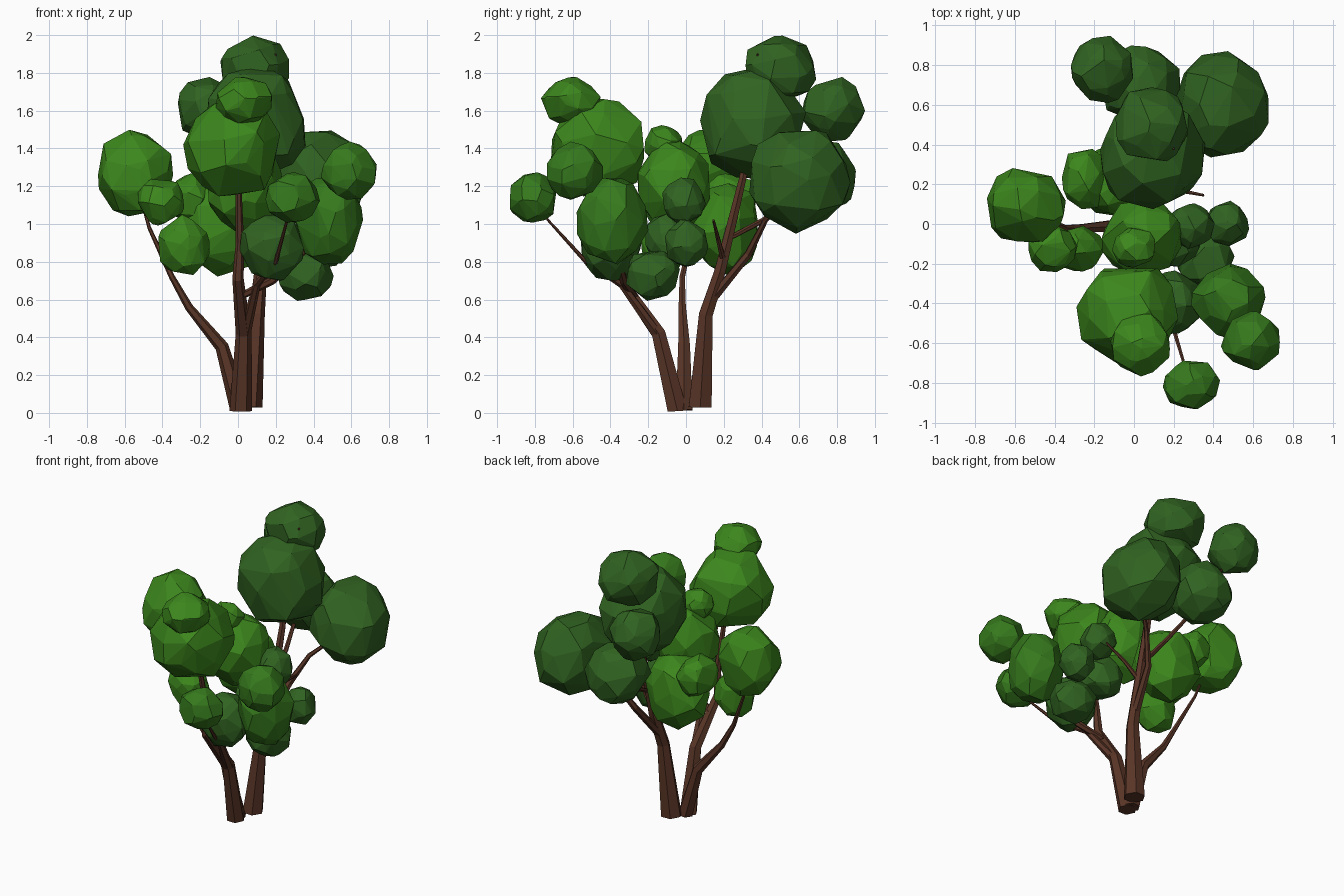
import bpy, bmesh, math, random
from mathutils import Vector

random.seed(4)


def material(name, rgb):
    m = bpy.data.materials.new(name)
    m.diffuse_color = (*rgb, 1)
    return m


BARK = material("bark", (0.10, 0.036, 0.02))
LIGHT = material("light_leaves", (0.045, 0.24, 0.012))
MID = material("mid_leaves", (0.036, 0.19, 0.012))
DARK = material("dark_leaves", (0.03, 0.125, 0.015))


def finish(bm, name, mat):
    bmesh.ops.recalc_face_normals(bm, faces=bm.faces)
    me = bpy.data.meshes.new(name)
    bm.to_mesh(me)
    bm.free()
    me.materials.append(mat)
    ob = bpy.data.objects.new(name, me)
    bpy.context.collection.objects.link(ob)


def branch(name, path, sides=6):
    """Tapered, faceted tube through (x, y, z, radius) points."""
    bm = bmesh.new()
    pts = [Vector(p[:3]) for p in path]
    rings = []
    for i, p in enumerate(pts):
        d = (pts[min(i + 1, len(pts) - 1)] - pts[max(i - 1, 0)]).normalized()
        if i == 0:
            d = (d + Vector((0, 0, 3))).normalized()
        u = Vector((0, 1, 0)).cross(d).normalized()
        v = d.cross(u)
        rings.append([bm.verts.new(p + path[i][3] * (u * math.cos(a) + v * math.sin(a)))
                      for a in (math.tau * k / sides for k in range(sides))])
    for a, b in zip(rings, rings[1:]):
        for k in range(sides):
            j = (k + 1) % sides
            bm.faces.new((a[k], a[j], b[j], b[k]))
    bm.faces.new(rings[0])
    bm.faces.new(rings[-1])
    finish(bm, name, BARK)


def leaves(name, c, r, mat):
    """Irregular low-poly clump: hull of a jittered, turned icosphere."""
    bm = bmesh.new()
    bmesh.ops.create_icosphere(bm, subdivisions=2, radius=1)
    turn = Vector((0, 0, 1)).rotation_difference(
        Vector([random.uniform(-1, 1) for _ in range(3)]))
    for v in bm.verts:
        p = v.co + Vector([random.uniform(-.24, .24) for _ in range(3)])
        p = turn @ (p.normalized() * random.uniform(0.95, 1.09))
        v.co = Vector(c) + Vector(p[k] * r[k] for k in range(3))
    hull = bmesh.ops.convex_hull(bm, input=bm.verts)
    bmesh.ops.delete(bm, geom=[g for g in hull["geom_interior"]
                               if isinstance(g, bmesh.types.BMVert)], context='VERTS')
    finish(bm, name, mat)


# Three main stems
branch("front_stem", [(0.015, -0.045, 0.01, .06), (0.03, -0.145, 0.42, .042),
                      (0.0, -0.35, 0.71, .03), (0.01, -0.36, 0.9, .022),
                      (0.0, -0.46, 1.35, .012), (0.03, -0.6, 1.62, .006)])
branch("left_stem", [(0.01, -0.01, 0.015, .052), (-0.085, -0.01, 0.35, .036),
                     (-0.26, -0.02, 0.56, .022), (-0.35, -0.02, 0.72, .016),
                     (-0.47, 0.04, 0.98, .01), (-0.53, 0.09, 1.2, .006)])
branch("back_stem", [(0.06, 0.075, 0.03, .07), (0.1, 0.105, 0.52, .042),
                     (0.12, 0.18, 0.75, .034), (0.13, 0.3, 1.24, .022),
                     (0.1, 0.37, 1.6, .014), (0.2, 0.38, 1.9, .006)])

# Side branches
branch("front_right_branch", [(0.03, -0.14, 0.40, .034), (0.1, -0.34, 0.68, .02),
                              (0.2, -0.53, 0.8, .012), (0.26, -0.73, 1.02, .007),
                              (0.28, -0.8, 1.12, .005)])
branch("right_branch", [(0.02, -0.28, 0.62, .03), (0.18, -0.33, 0.7, .022),
                        (0.4, -0.38, 0.9, .014), (0.57, -0.55, 1.25, .006)])
branch("back_right_branch", [(0.1, 0.12, 0.58, .032), (0.16, 0.33, 0.84, .022),
                             (0.25, 0.42, 1.02, .015), (0.44, 0.58, 1.2, .007)])
branch("back_far_branch", [(0.12, 0.22, 0.92, .02), (0.08, 0.41, 1.02, .015),
                           (0.0, 0.68, 1.22, .01), (-0.16, 0.78, 1.6, .005)])
branch("back_twig", [(0.12, 0.2, 0.8, .018), (0.22, 0.17, 0.92, .012),
                     (0.35, 0.145, 1.02, .007)])

# Leaf clumps by main stem: centre, radii
GROUPS = {
    "front_leaves": (LIGHT, [
        ((-0.025, -0.46, 1.41), (.25, .26, .265)),
        ((0.035, -0.61, 1.65), (.148, .155, .125)),
    ]),
    "left_leaves": (LIGHT, [
        ((-0.55, 0.09, 1.26), (.205, .195, .235)),
        ((-0.41, -0.12, 1.12), (.125, .12, .125)),
        ((-0.285, -0.125, 0.88), (.135, .115, .16)),
        ((-0.09, 0.21, 0.98), (.22, .185, .25)),
        ((-0.25, 0.23, 1.13), (.115, .165, .13)),
        ((0.04, -0.065, 1.2), (.2, .195, .245)),
        ((0.0, -0.12, 1.42), (.11, .1, .105)),
    ]),
    "right_leaves": (MID, [
        ((0.285, -0.81, 1.14), (.14, .13, .137)),
        ((0.595, -0.59, 1.28), (.15, .145, .147)),
        ((0.48, -0.39, 1.02), (.185, .18, .23)),
    ]),
    "inner_leaves": (DARK, [
        ((0.36, -0.18, 0.73), (.148, .148, .135)),
        ((0.47, 0.0, 0.895), (.11, .11, .125)),
        ((0.29, -0.01, 1.12), (.11, .115, .12)),
        ((0.2, -0.09, 0.92), (.14, .13, .14)),
        ((0.18, -0.40, 0.88), (.165, .16, .18)),
    ]),
    "back_leaves": (DARK, [
        ((0.09, 0.345, 1.53), (.275, .28, .3)),
        ((0.09, 0.5, 1.82), (.19, .195, .175)),
        ((-0.165, 0.78, 1.605), (.16, .165, .17)),
        ((0.445, 0.6, 1.24), (.24, .27, .275)),
        ((0.03, 0.7, 1.25), (.2, .2, .2)),
    ]),
}
for name, (mat, clumps) in GROUPS.items():
    for i, (c, r) in enumerate(clumps):
        leaves(f"{name}_{i + 1}", c, r, mat)
